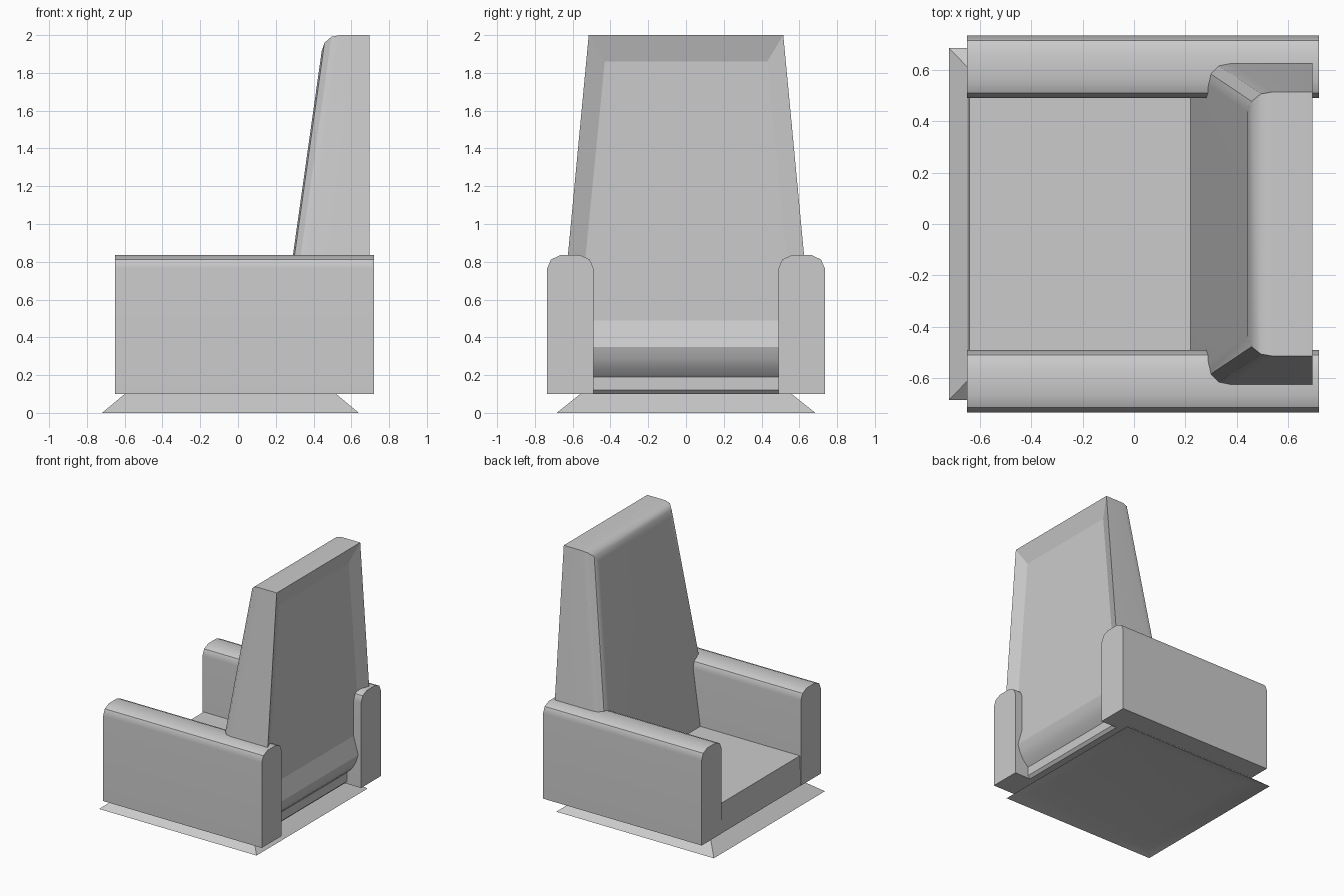
import bpy, bmesh, math

if "Cube" in bpy.data.objects:
    bpy.data.objects.remove(bpy.data.objects["Cube"])


def finish(name, bm, flat=()):
    """Make the object, smooth it by angle and keep its broad faces flat."""
    bm.faces.ensure_lookup_table()
    bm.faces.index_update()
    bmesh.ops.recalc_face_normals(bm, faces=bm.faces)
    flat_ids = [f.index for f in flat]
    mesh = bpy.data.meshes.new(name)
    bm.to_mesh(mesh)
    bm.free()
    ob = bpy.data.objects.new(name, mesh)
    bpy.context.collection.objects.link(ob)
    bpy.ops.object.select_all(action='DESELECT')
    ob.select_set(True)
    bpy.context.view_layer.objects.active = ob
    bpy.ops.object.shade_smooth_by_angle(angle=math.radians(31))
    for i in flat_ids:
        mesh.polygons[i].use_smooth = False
    ob.modifiers.new("weighted_normals", 'WEIGHTED_NORMAL').keep_sharp = True
    return ob


def loft(bm, ring_a, ring_b, caps=True):
    """Join two matching rings of points into a tube."""
    a = [bm.verts.new(p) for p in ring_a]
    b = [bm.verts.new(p) for p in ring_b]
    n = len(a)
    sides = [bm.faces.new((a[i], a[(i + 1) % n], b[(i + 1) % n], b[i])) for i in range(n)]
    if caps:
        bm.faces.new(a)
        bm.faces.new(b)
    return a, b, sides


def bridge(bm, outer, inner):
    """Frame of faces between two four-cornered rings, plus the inner panel."""
    return [bm.faces.new((outer[i], outer[(i + 1) % 4], inner[(i + 1) % 4], inner[i]))
            for i in range(4)] + [bm.faces.new(inner)]


# Armrests: domed profile in y/z, run along x, one per side
arm_profile = [(.49, .10), (.735, .10), (.735, .765), (.715, .812),
               (.665, .835), (.56, .835), (.51, .812), (.49, .765)]
for side, name in ((-1, "armrest_near"), (1, "armrest_far")):
    bm = bmesh.new()
    loft(bm, [(-.65, side * y, z) for y, z in arm_profile],
         [(.72, side * y, z) for y, z in arm_profile])
    finish(name, bm)

# Seat block, front leaning very slightly, lower rear chamfer
seat_profile = [(-.64, .33), (-.648, .10), (.58, .10), (.60, .12), (.60, .33)]
bm = bmesh.new()
loft(bm, [(x, -.50, z) for x, z in seat_profile], [(x, .50, z) for x, z in seat_profile])
finish("seat", bm)


# Backrest: leaning side profile with rounded lower rear, narrowing upwards
def half_width(z):
    return .515 + (2 - z) * .0945


back_profile = [(.20, .19), (.455, 2.0), (.695, 2.0), (.695, .35),
                (.676, .29), (.645, .235), (.60, .19)]
bm = bmesh.new()
a, b, sides = loft(bm, [(x, -half_width(z), z) for x, z in back_profile],
                   [(x, half_width(z), z) for x, z in back_profile])

# Recessed rear panel with sloping frame
bm.faces.remove(sides[2])
panel = [bm.verts.new((.655, y, z)) for y, z in
         ((-.43, 1.86), (-.565, .49), (.565, .49), (.43, 1.86))]
frame = bridge(bm, [a[2], a[3], b[3], b[2]], panel)
bmesh.ops.recalc_face_normals(bm, faces=bm.faces)

# Rounded front edges of the backrest
front = [bm.edges.get(pair) for pair in ((a[0], a[1]), (b[0], b[1]), (a[1], b[1]))]
bmesh.ops.bevel(bm, geom=front, offset=.085, segments=3, profile=.55, affect='EDGES')
finish("backrest", bm, [f for f in frame if f.is_valid])


# Flared base skirt with a shallow recess underneath
def rect(x0, x1, y, z):
    return [(x0, -y, z), (x1, -y, z), (x1, y, z), (x0, y, z)]


bm = bmesh.new()
low, top, _ = loft(bm, rect(-.72, .64, .685, 0), rect(-.60, .52, .56, .10), caps=False)
bm.faces.new(top)
under = bridge(bm, low, [bm.verts.new(p) for p in rect(-.57, .49, .535, .05)])
finish("base_skirt", bm)
